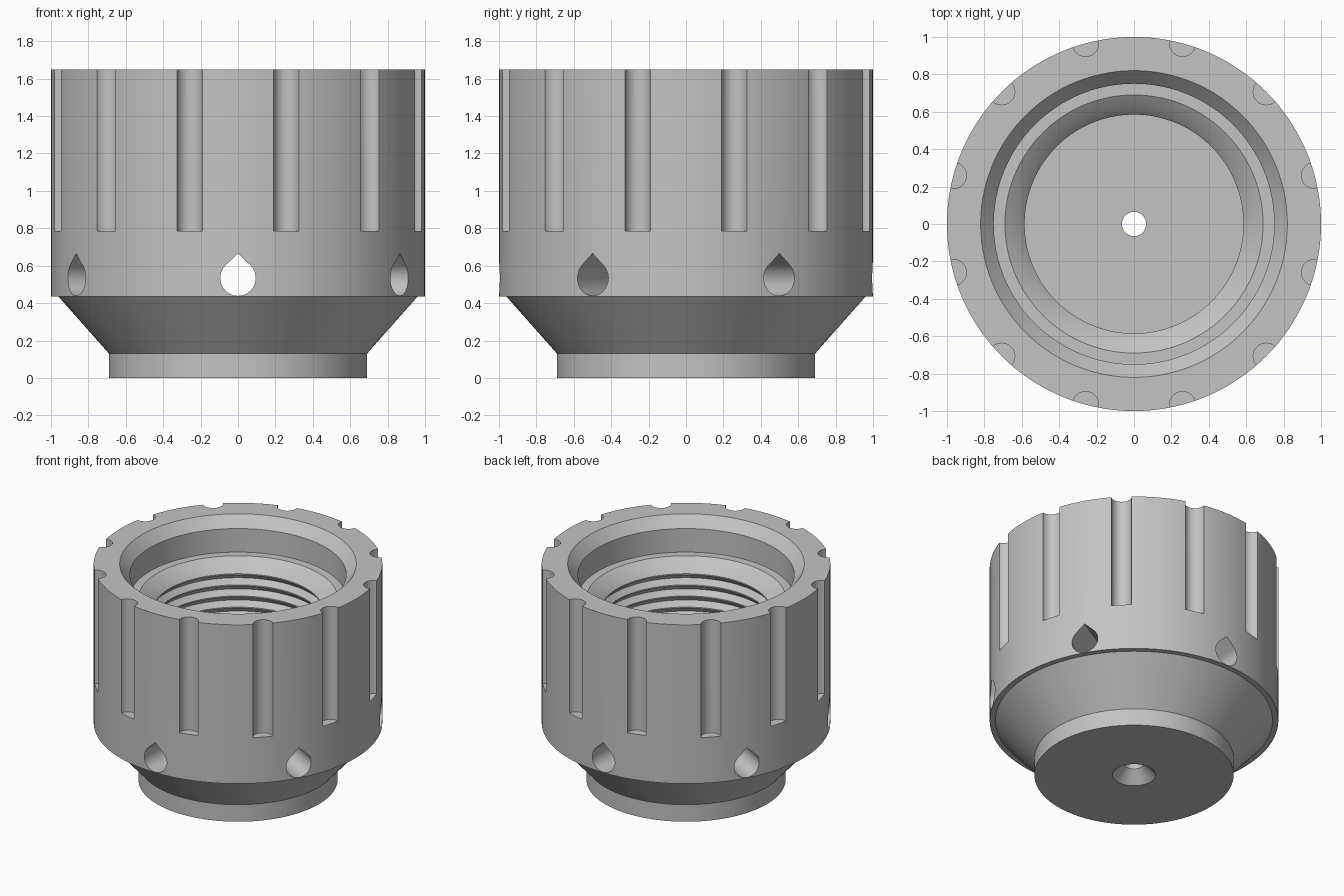
import bpy, bmesh, math
from mathutils import Matrix

cube = bpy.data.objects.get("Cube")
if cube:
    bpy.data.objects.remove(cube, do_unlink=True)

SEGMENTS = 144
TOP = 1.65


def make_object(name, bm):
    bmesh.ops.recalc_face_normals(bm, faces=bm.faces)
    mesh = bpy.data.meshes.new(name)
    bm.to_mesh(mesh)
    bm.free()
    obj = bpy.data.objects.new(name, mesh)
    bpy.context.collection.objects.link(obj)
    return obj


def lathe(name, profile):
    """Spin a closed (radius, height) outline about z."""
    bm = bmesh.new()
    rings = []
    for i in range(SEGMENTS):
        a = math.tau * i / SEGMENTS
        rings.append([bm.verts.new((r * math.cos(a), r * math.sin(a), z)) for r, z in profile])
    n = len(profile)
    for i, ring in enumerate(rings):
        after = rings[(i + 1) % SEGMENTS]
        for j in range(n):
            k = (j + 1) % n
            bm.faces.new((ring[j], after[j], after[k], ring[k]))
    return make_object(name, bm)


def add_prism(bm, outline, depth, matrix):
    """Extrude a flat outline along its local z, then place it."""
    low = [bm.verts.new(matrix @ Matrix.Translation((x, y, 0)).translation) for x, y in outline]
    face = bm.faces.new(low)
    step = (matrix.to_3x3() @ Matrix.Translation((0, 0, depth)).translation)
    new = bmesh.ops.extrude_face_region(bm, geom=[face])["geom"]
    bmesh.ops.translate(bm, vec=step, verts=[v for v in new if isinstance(v, bmesh.types.BMVert)])


def arc(radius, start, end, steps):
    angles = [math.radians(start + (end - start) * i / steps) for i in range(steps + 1)]
    return [(radius * math.cos(a), radius * math.sin(a)) for a in angles]


# Outer wall, stepped rim and countersunk base
profile = [(0.15, 0), (0.69, 0), (0.69, 0.13), (0.96, 0.435), (1, 0.435), (1, TOP),
           (0.82, TOP), (0.75, 1.57), (0.75, 1.39), (0.69, 1.39)]
# Internal thread ridges
root, crest, pitch = 0.62, 0.585, 0.085
z = 1.34
for i in range(7):
    profile += [(root, z), (crest, z - pitch * 0.45), (crest, z - pitch * 0.55)]
    z -= pitch
# Smooth lower bore, floor and drain hole
profile += [(root, z), (root, 0.13), (0.065, 0.13), (0.065, 0.085)]
body = lathe("threaded_cap", profile)

# Round grip grooves around the wall
bm = bmesh.new()
circle = arc(0.07, 0, 360, 32)[:-1]
for i in range(12):
    turn = Matrix.Rotation(math.radians(15 + 30 * i), 4, 'Z')
    add_prism(bm, circle, 1, turn @ Matrix.Translation((1, 0, 0.785)))
grooves = make_object("groove_cutter", bm)

# Teardrop vents through the wall
bm = bmesh.new()
drop = arc(0.095, 135, 405, 30) + [(0, 0.132)]
upright = Matrix(((0, 0, 1, 0.4), (1, 0, 0, 0), (0, 1, 0, 0.534), (0, 0, 0, 1)))
for i in range(6):
    turn = Matrix.Rotation(math.radians(30 + 60 * i), 4, 'Z')
    add_prism(bm, drop, 0.8, turn @ upright)
vents = make_object("vent_cutter", bm)

bpy.ops.object.select_all(action='DESELECT')
bpy.context.view_layer.objects.active = body
body.select_set(True)
for cutter in (grooves, vents):
    mod = body.modifiers.new("cut", 'BOOLEAN')
    mod.operation = 'DIFFERENCE'
    mod.solver = 'EXACT'
    mod.object = cutter
    bpy.ops.object.modifier_apply(modifier=mod.name)
for cutter in (grooves, vents):
    bpy.data.objects.remove(cutter, do_unlink=True)

# Single plain grey
grey = bpy.data.materials.new("light_grey")
grey.use_nodes = True
colour = (0.55, 0.55, 0.55, 1)
grey.diffuse_color = colour
grey.node_tree.nodes["Principled BSDF"].inputs["Base Color"].default_value = colour
body.data.materials.clear()
body.data.materials.append(grey)
for poly in body.data.polygons:
    poly.material_index = 0
bpy.ops.object.shade_smooth_by_angle(angle=math.radians(25))
